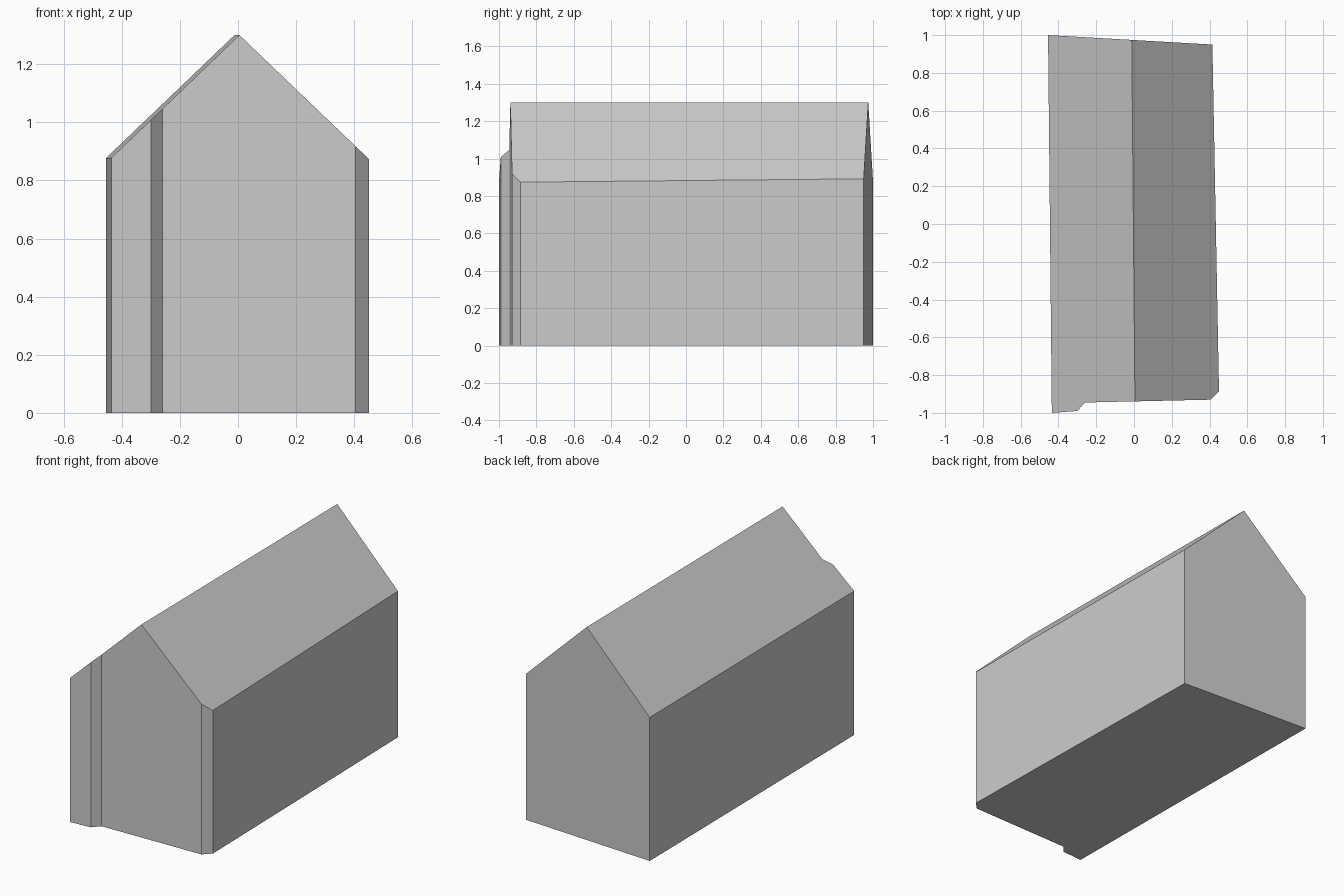
import bpy
import bmesh
from mathutils import Vector

cube = bpy.data.objects.get("Cube")
if cube:
    bpy.data.objects.remove(cube, do_unlink=True)

# One plain grey for the whole building
grey = bpy.data.materials.new("plain_grey")
grey.use_nodes = True
colour = (0.6, 0.6, 0.6, 1.0)
grey.diffuse_color = colour
grey.node_tree.nodes["Principled BSDF"].inputs["Base Color"].default_value = colour

# Ground plan, counter-clockwise from the front right corner
plan = [(-0.435, -1.0), (-0.30, -0.99), (-0.26, -0.945), (0.405, -0.93),
        (0.45, -0.885), (0.415, 0.95), (-0.455, 1.0)]
ridge_front = Vector((0.005, -0.94, 1.3))
ridge_back = Vector((-0.012, 0.973, 1.3))
pitch = 0.957

# Walls: the plan raised well above the ridge
bm = bmesh.new()
base = bm.faces.new([bm.verts.new((x, y, 0)) for x, y in plan])
top = bmesh.ops.extrude_face_region(bm, geom=[base], use_keep_orig=True)["geom"]
top_verts = [v for v in top if isinstance(v, bmesh.types.BMVert)]
bmesh.ops.translate(bm, verts=top_verts, vec=(0, 0, 2))

# Gable roof: one sloping cut on each side of the ridge
along = (ridge_back - ridge_front).normalized()
across = along.cross(Vector((0, 0, 1)))
for side in (-1, 1):
    normal = (across * side * pitch + Vector((0, 0, 1))).normalized()
    cut = bmesh.ops.bisect_plane(bm, geom=bm.verts[:] + bm.edges[:] + bm.faces[:],
                                 plane_co=ridge_front, plane_no=normal, clear_outer=True)
    rim = [e for e in cut["geom_cut"] if isinstance(e, bmesh.types.BMEdge)]
    bmesh.ops.holes_fill(bm, edges=rim, sides=0)

bmesh.ops.remove_doubles(bm, verts=bm.verts, dist=0.0005)
bmesh.ops.recalc_face_normals(bm, faces=bm.faces)

mesh = bpy.data.meshes.new("gabled_building")
bm.to_mesh(mesh)
bm.free()
mesh.materials.append(grey)
building = bpy.data.objects.new("gabled_building", mesh)
bpy.context.collection.objects.link(building)
